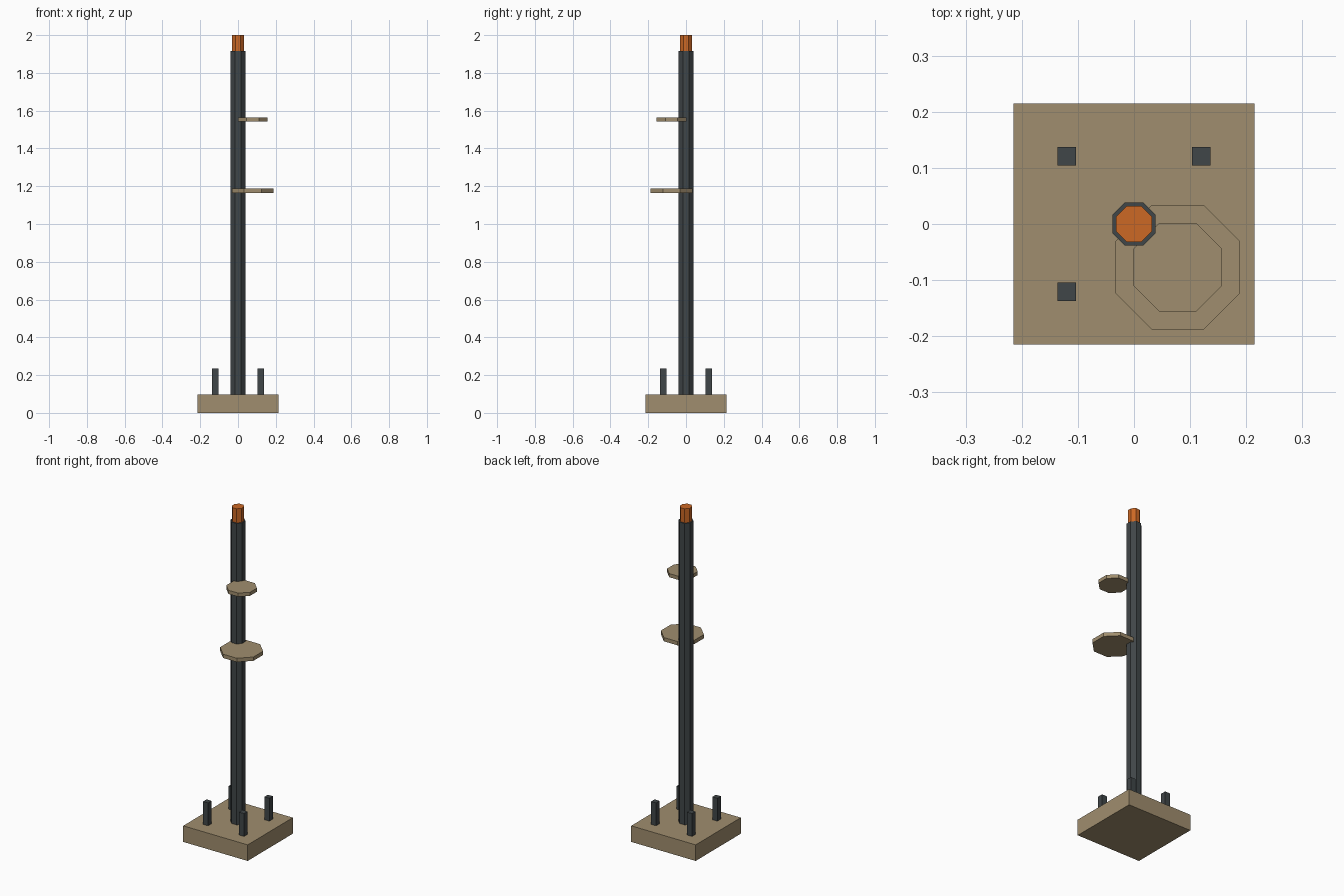
import bpy, math

if "Cube" in bpy.data.objects:
    bpy.data.objects.remove(bpy.data.objects["Cube"])


def material(name, rgb):
    m = bpy.data.materials.new(name)
    m.diffuse_color = (*rgb, 1)
    m.use_nodes = True
    m.node_tree.nodes["Principled BSDF"].inputs["Base Color"].default_value = m.diffuse_color
    return m


TAN = material("tan", (0.352, 0.270, 0.156))
DARK = material("dark_grey", (0.051, 0.061, 0.065))
ORANGE = material("orange", (0.604, 0.138, 0.018))


def finish(name, mat):
    obj = bpy.context.object
    obj.name = name
    obj.data.materials.append(mat)
    bpy.ops.object.transform_apply(location=False, rotation=True, scale=True)


def box(name, x, y, z0, z1, width, mat):
    bpy.ops.mesh.primitive_cube_add(size=1, location=(x, y, (z0 + z1) / 2))
    bpy.context.object.scale = (width, width, z1 - z0)
    finish(name, mat)


def octagon(name, x, y, z0, z1, half_width, mat):
    # Eight-sided prism with flats facing the axes
    bpy.ops.mesh.primitive_cylinder_add(
        vertices=8, radius=half_width / math.cos(math.pi / 8), depth=z1 - z0,
        location=(x, y, (z0 + z1) / 2), rotation=(0, 0, math.pi / 8))
    finish(name, mat)


# Square plinth
box("base", 0, 0, 0, 0.097, 0.43, TAN)

# Four corner bolts
for sx in (-1, 1):
    for sy in (-1, 1):
        if (sx, sy) == (1, -1):
            name = "bolt_front_right"
        else:
            name = f"bolt_{'front' if sy < 0 else 'back'}_{'left' if sx < 0 else 'right'}"
        box(name, sx * 0.12, sy * 0.121, 0.097, 0.235, 0.033, DARK)

# Mast and its coloured tip
octagon("mast", 0, 0, 0.097, 1.915, 0.0385, DARK)
octagon("mast_tip", 0, 0, 1.915, 2.0, 0.032, ORANGE)

# Two platforms offset towards the front right
octagon("lower_platform", 0.078, -0.077, 1.165, 1.188, 0.111, TAN)
octagon("upper_platform", 0.078, -0.077, 1.543, 1.565, 0.079, TAN)
